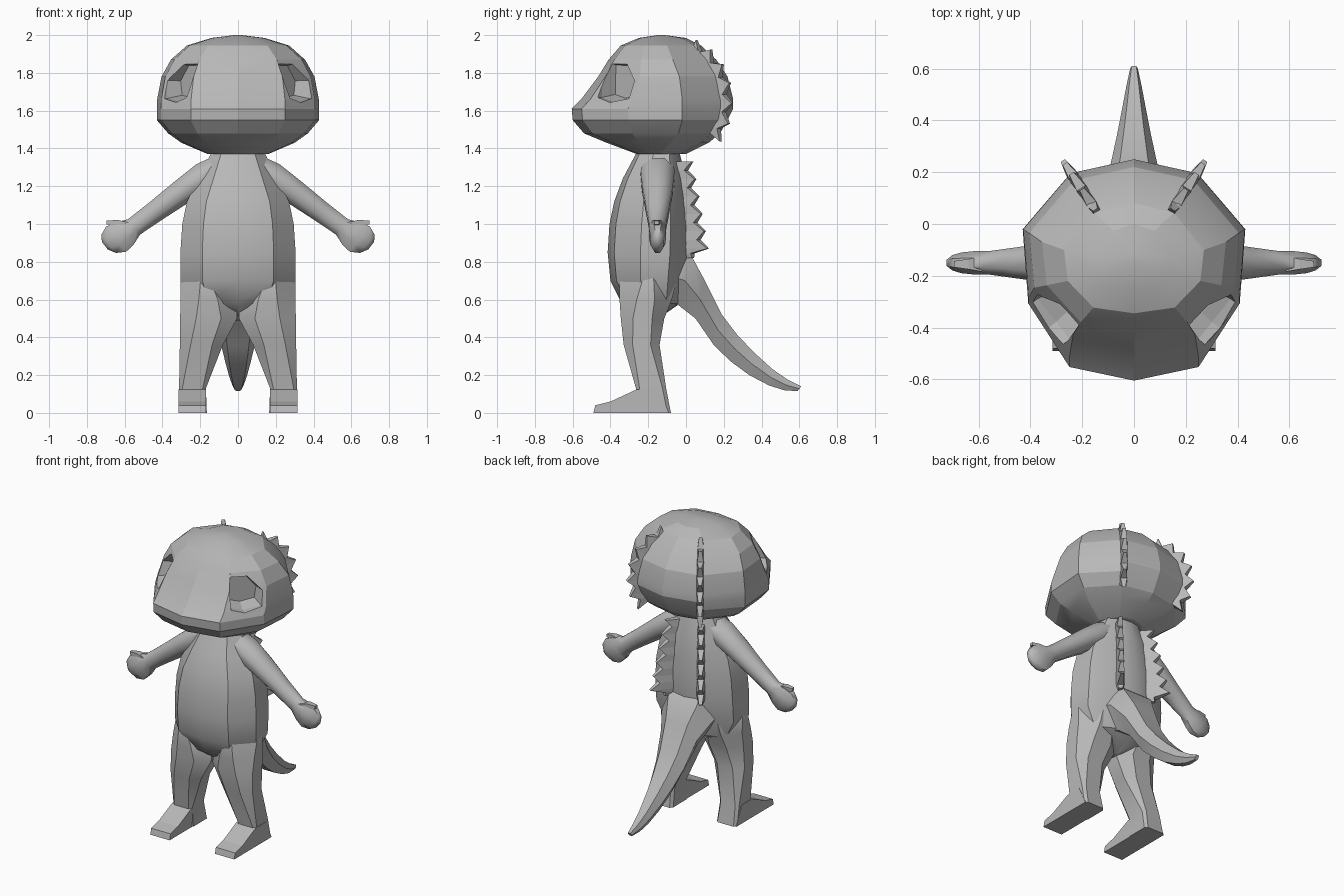
import bpy, bmesh, math
from mathutils import Vector

if "Cube" in bpy.data.objects:
    bpy.data.objects.remove(bpy.data.objects["Cube"], do_unlink=True)

grey = bpy.data.materials.new("plain_grey")
grey.use_nodes = True
grey.diffuse_color = (0.48, 0.48, 0.48, 1)
grey.node_tree.nodes["Principled BSDF"].inputs["Base Color"].default_value = (0.48, 0.48, 0.48, 1)


def loft(name, rings, angle=25):
    """Skin a list of equal-length point rings and cap both ends."""
    bm = bmesh.new()
    loops = [[bm.verts.new(p) for p in ring] for ring in rings]
    n = len(loops[0])
    for a, b in zip(loops, loops[1:]):
        for i in range(n):
            j = (i + 1) % n
            bm.faces.new((a[i], a[j], b[j], b[i]))
    bm.faces.new(loops[0])
    bm.faces.new(loops[-1])
    bmesh.ops.recalc_face_normals(bm, faces=bm.faces)
    mesh = bpy.data.meshes.new(name)
    bm.to_mesh(mesh)
    bm.free()
    mesh.materials.append(grey)
    obj = bpy.data.objects.new(name, mesh)
    bpy.context.collection.objects.link(obj)
    bpy.ops.object.select_all(action='DESELECT')
    obj.select_set(True)
    bpy.context.view_layer.objects.active = obj
    if angle:
        bpy.ops.object.shade_smooth_by_angle(angle=math.radians(angle))
    return obj


def mirrored(half):
    """Close a half outline (front centre to back centre) across x = 0."""
    return half + [(-x, y, z) for x, y, z in half[-2:0:-1]]


# Head: stacked plan outlines with a blunt snout
PLAN = [(0, -1), (0.58, -0.91), (0.95, -0.49), (1, 0), (0.57, 0.8), (0, 1)]


def head_ring(z, w, front, back, mid):
    return mirrored([(u * w, mid + (v * (mid - front) if v < 0 else v * (back - mid)), z)
                     for u, v in PLAN])


head = loft("head", [head_ring(*r) for r in (
    (1.37, .16, -.26, 0, -.14), (1.43, .30, -.42, .12, -.08),
    (1.48, .37, -.54, .18, -.04), (1.55, .43, -.60, .22, -.02),
    (1.61, .43, -.605, .25, -.02), (1.66, .428, -.555, .25, -.02),
    (1.78, .405, -.465, .22, -.035), (1.87, .355, -.41, .16, -.07),
    (1.945, .27, -.345, .08, -.1), (1.985, .14, -.25, 0, -.13),
    (2.0, .02, -.15, -.11, -.13))], angle=15)

# Eye sockets: hexagonal pockets cut into the cheeks
SOCKET = [(-.115, 1.67), (-.11, 1.865), (.015, 1.86), (.10, 1.76), (.085, 1.665), (-.03, 1.645)]
for s in (1, -1):
    out, along = Vector((.78 * s, -.62, 0)), Vector((.62 * s, .78, 0))
    centre = Vector((.32 * s, -.355, 0))
    cutter = loft("socket_cutter", [
        [centre + out * d + along * t * k + Vector((0, 0, 1.75 + (z - 1.75) * k)) for t, z in SOCKET]
        for d, k in ((-.085, .8), (0, 1), (.15, 1.05))], angle=0)
    cutter.hide_render = True
    cut = head.modifiers.new("socket", 'BOOLEAN')
    cut.operation, cut.object, cut.solver = 'DIFFERENCE', cutter, 'EXACT'
    bpy.context.view_layer.objects.active = head
    bpy.ops.object.modifier_apply(modifier=cut.name)
    bpy.data.objects.remove(cutter, do_unlink=True)


# Body: barrel with a broad belly panel and pointed crotch
def body_ring(z, w, front, back):
    d = back - front
    return mirrored([(0, front, z), (.62 * w, front + .08 * d, z), (w, front + .4 * d, z),
                     (.95 * w, front + .76 * d, z), (.42 * w, back - .03 * d, z), (0, back, z)])


loft("body", [body_ring(*r) for r in (
    (.49, .01, -.22, -.16), (.58, .24, -.34, -.03), (.70, .305, -.40, 0),
    (.85, .305, -.415, .02), (1.0, .295, -.405, .02), (1.12, .27, -.38, .01),
    (1.24, .21, -.335, 0), (1.40, .13, -.25, -.04))], angle=30)


# Tail: curved taper given by its top and bottom edges, broad where it leaves the back
def tail_ring(ty, tz, by, bz, w):
    top, low = Vector((0, ty, tz)), Vector((0, by, bz))
    side = lambda f, x: top.lerp(low, f) + Vector((x * w, 0, 0))
    return [side(0, .6), side(.5, 1), side(1, .55), side(1, -.55), side(.5, -1), side(0, -.6)]


loft("tail", [tail_ring(*r) for r in (
    (-.03, .88, -.12, .57, .19), (.03, .83, -.04, .57, .185), (.10, .70, .05, .50, .135),
    (.19, .52, .15, .355, .105), (.27, .415, .24, .27, .085), (.36, .32, .335, .2, .065),
    (.46, .23, .44, .145, .045), (.54, .175, .52, .12, .03), (.61, .14, .59, .115, .015))], angle=45)


# Limbs and crests, one of each per side
def leg_ring(s, z, x0, x1, y0, y1, c):
    w, d = x1 - x0, y1 - y0
    pts = [(c, 0), (1 - c, 0), (1, c), (1, 1 - c), (1 - c, 1), (c, 1), (0, 1 - c), (0, c)]
    return [(s * (x0 + u * w), y0 + v * d, z) for u, v in pts]


ARM = [  # centre x, centre z, half height, half thickness
    (.05, 1.33, .06, .08), (.17, 1.255, .08, .09), (.29, 1.175, .068, .08),
    (.44, 1.065, .057, .06), (.55, .985, .052, .045), (.60, .95, .076, .045),
    (.645, .92, .086, .04), (.685, .895, .062, .03), (.705, .885, .025, .015)]


def arm_ring(s, x, z, h, t):
    ring = []
    for i in range(8):
        a = math.tau * (i + .5) / 8
        k = 1.08 * h * math.sin(a)
        ring.append((s * (x + .62 * k), -.15 + 1.08 * t * math.cos(a), z + .78 * k))
    return ring


def crest(name, s, tips, base_depth, notch):
    """Toothed plate in a slanted upright plane; tips are (radius, height, outward direction)."""
    across = Vector((.83 * s, -.55, 0))
    rings = []

    def add(r, z, nx, nz, sink, thick):
        place = lambda d, t: (Vector((.55 * s * (r - nx * d), -.17 + .83 * (r - nx * d), z - nz * d))
                              + across * t)
        rings.append([place(sink, thick), place(sink, -thick),
                      place(base_depth, -.03), place(base_depth, .03)])

    for a, b in zip(tips, tips[1:]):
        add(*a, 0, .01)
        add(*[(p + q) / 2 for p, q in zip(a, b)], notch, .02)
    add(*tips[-1], 0, .01)
    return loft(name, rings, angle=0)


HEAD_TIPS = []
for i in range(7):
    a = math.radians(72 - 18.5 * i)
    HEAD_TIPS.append((.17 + .33 * math.cos(a), 1.65 + .34 * math.sin(a), math.cos(a), math.sin(a)))
BODY_TIPS = [(.245 + .1 * i / 5, 1.33 - .46 * i / 5, 1, 0) for i in range(6)] + [(.25, .82, 1, 0)]

for s, side in ((1, "left"), (-1, "right")):
    loft(side + "_arm", [arm_ring(s, *r) for r in ARM], angle=50)
    # Thumb: small flat wedge on the upper side of the hand
    loft(side + "_thumb", [
        [(s * x, -.155 + dy, z + dz) for dy, dz in ((-t, -t), (t, -t), (t, t * .6), (-t, t * .6))]
        for x, z, t in ((.58, .99, .03), (.64, 1.01, .02), (.695, 1.01, .012))], angle=0)
    loft(side + "_leg", [leg_ring(s, *r) for r in (
        (.82, .12, .25, -.30, -.12, .4), (.70, .04, .304, -.352, -.05, .4),
        (.60, .01, .305, -.352, -.075, .33), (.50, .005, .306, -.345, -.115, .28),
        (.36, .08, .308, -.33, -.14, .25), (.13, .17, .312, -.265, -.105, .12),
        (0, .165, .315, -.26, -.08, .1))], angle=35)
    # Foot: wedge running forward to a blunt toe
    loft(side + "_foot", [
        [(s * x, y, z) for y, z in ((-.49, 0), (-.48, .04), (-.4, .06), (-.26, .125), (-.15, .125), (-.09, 0))]
        for x in (.17, .315)], angle=0)
    crest(side + "_head_crest", s, HEAD_TIPS, .13, .045)
    crest(side + "_back_crest", s, BODY_TIPS, .16, .05)
